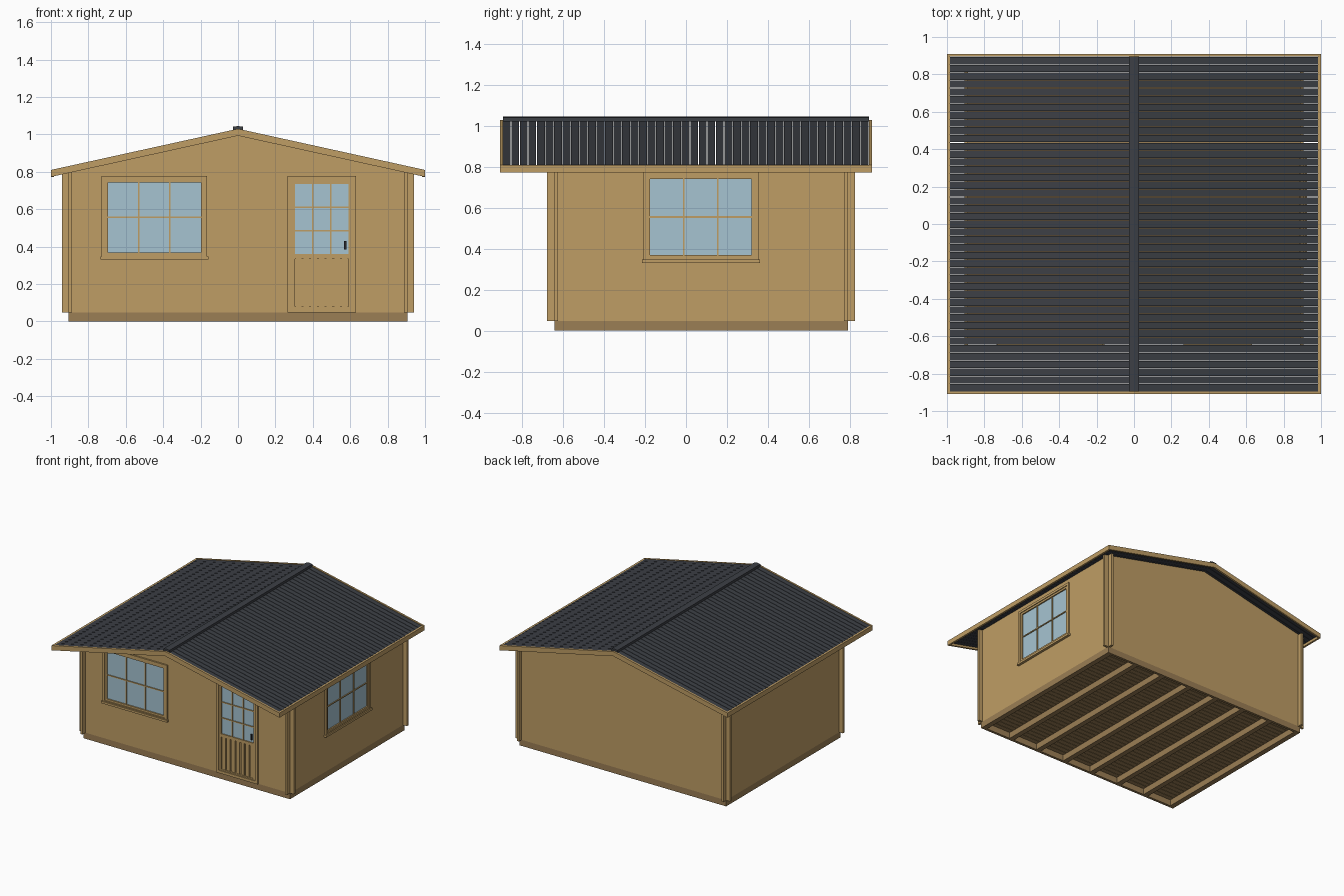
import bpy, bmesh
from mathutils import Matrix

if "Cube" in bpy.data.objects:
    bpy.data.objects.remove(bpy.data.objects["Cube"])


def material(name, rgb):
    m = bpy.data.materials.new(name)
    m.diffuse_color = (*rgb, 1)
    m.use_nodes = True
    m.node_tree.nodes["Principled BSDF"].inputs["Base Color"].default_value = m.diffuse_color
    return m


WOOD = material("wood", (0.52, 0.34, 0.13))
BASE = material("base_wood", (0.33, 0.21, 0.09))
ROOF = material("roof", (0.045, 0.05, 0.06))
GLASS = material("glass", (0.38, 0.55, 0.64))
DARK = material("dark_metal", (0.02, 0.02, 0.025))

# Local frames: (u, v) drawn on the wall, w pointing outwards
FRONT = Matrix(((1, 0, 0, 0), (0, 0, -1, 0), (0, 1, 0, 0), (0, 0, 0, 1)))
RIGHT = Matrix(((0, 0, 1, 0), (1, 0, 0, 0), (0, 1, 0, 0), (0, 0, 0, 1)))


def rect(u0, u1, v0, v1):
    return [(u0, v0), (u1, v0), (u1, v1), (u0, v1)]


def panel(name, outline, w0, w1, frame, mat, holes=()):
    """Extrude a flat outline with optional holes between depths w0 and w1."""
    cu = bpy.data.curves.new(name, 'CURVE')
    cu.dimensions = '2D'
    cu.fill_mode = 'BOTH'
    cu.extrude = (w1 - w0) / 2
    for loop in [outline, *holes]:
        s = cu.splines.new('POLY')
        s.points.add(len(loop) - 1)
        for p, (u, v) in zip(s.points, loop):
            p.co = (u, v, 0, 1)
        s.use_cyclic_u = True
    tmp = bpy.data.objects.new("tmp", cu)
    bpy.context.collection.objects.link(tmp)
    dg = bpy.context.evaluated_depsgraph_get()
    me = bpy.data.meshes.new_from_object(tmp.evaluated_get(dg))
    bpy.data.objects.remove(tmp)
    bm = bmesh.new()
    bm.from_mesh(me)
    bmesh.ops.remove_doubles(bm, verts=bm.verts, dist=1e-5)
    bm.transform(frame @ Matrix.Translation((0, 0, (w0 + w1) / 2)))
    bmesh.ops.recalc_face_normals(bm, faces=bm.faces)
    bm.to_mesh(me)
    bm.free()
    for f in me.polygons:
        f.use_smooth = False
    me.name = name
    me.materials.clear()
    me.materials.append(mat)
    ob = bpy.data.objects.new(name, me)
    bpy.context.collection.objects.link(ob)
    return ob


def ring(name, r, inset, w0, w1, frame, mat):
    u0, u1, v0, v1 = r
    hole = rect(u0 + inset, u1 - inset, v0 + inset, v1 - inset)
    return panel(name, rect(*r), w0, w1, frame, mat, [hole])


def repeat(ob, count, offset):
    a = ob.modifiers.new("repeat", 'ARRAY')
    a.count = count
    a.use_relative_offset = False
    a.use_constant_offset = True
    a.constant_offset_displace = offset


def glazing(name, r, ucount, vcount, d, frame):
    """Glass pane with evenly spaced glazing bars."""
    u0, u1, v0, v1 = r
    panel(name + "_glass", rect(*r), d - 0.010, d - 0.004, frame, GLASS)
    for i in range(1, ucount):
        u = u0 + (u1 - u0) * i / ucount
        panel(name + "_upright_bar", rect(u - .004, u + .004, v0, v1),
              d - 0.012, d + 0.003, frame, WOOD)
    for i in range(1, vcount):
        v = v0 + (v1 - v0) * i / vcount
        panel(name + "_cross_bar", rect(u0, u1, v - .004, v + .004),
              d - 0.0115, d + 0.0025, frame, WOOD)


def window(name, r, d, frame):
    u0, u1, v0, v1 = r
    ring(name + "_trim", r, 0.019, d - 0.02, d + 0.012, frame, WOOD)
    s = (u0 + .018, u1 - .018, v0 + .018, v1 - .018)
    ring(name + "_sash", s, 0.016, d - 0.016, d + 0.006, frame, WOOD)
    g = (u0 + .033, u1 - .033, v0 + .033, v1 - .033)
    glazing(name, g, 3, 2, d, frame)
    panel(name + "_sill", rect(u0 - .006, u1 + .006, v0 - .005, v0 + .012),
          d - 0.002, d + 0.02, frame, WOOD)


SLOPE, APEX = 0.22, 1.03


def roof_z(x, drop):
    return APEX - SLOPE * abs(x) - drop


def chevron(half, top, bottom):
    """Gable-shaped band, top and bottom measured down from the roof line."""
    return [(x, roof_z(x, top)) for x in (-half, 0, half)] + \
           [(x, roof_z(x, bottom)) for x in (half, 0, -half)]


# Walls, crossing and projecting at the corners
T = 0.018
FY, BY, SX = 0.642, -0.79, 0.905
WIN_F = (-0.73, -0.165, 0.335, 0.778)
WIN_R = (-0.21, 0.355, 0.335, 0.775)
DOOR = (0.265, 0.63, 0.048, 0.778)


def opening(r):
    return rect(r[0] + .01, r[1] - .01, r[2] + .01, r[3] - .01)


gable = [(-.94, .048), (.94, .048), (.94, roof_z(.94, .02)),
         (0, roof_z(0, .02)), (-.94, roof_z(.94, .02))]
panel("front_wall", gable, FY - T, FY, FRONT, WOOD, [opening(WIN_F), opening(DOOR)])
panel("back_wall", gable, BY, BY + T, FRONT, WOOD)
side = rect(-.68, .825, .048, roof_z(SX, .02))
panel("right_wall", side, SX - T, SX, RIGHT, WOOD, [opening(WIN_R)])
panel("left_wall", side, -SX, -SX + T, RIGHT, WOOD)

# Windows
window("front_window", WIN_F, FY, FRONT)
window("side_window", WIN_R, SX, RIGHT)

# Door: frame, leaf, glazing, slatted lower panel, handle
ring("door_frame", DOOR, 0.022, FY - 0.02, FY + 0.012, FRONT, WOOD)
panel("door_leaf", rect(.286, .609, .055, .757), FY - 0.018, FY + 0.004, FRONT, WOOD,
      [rect(.305, .59, .36, .735), rect(.305, .59, .08, .335)])
glazing("door", (.305, .59, .36, .735), 3, 3, FY, FRONT)
panel("door_lower_back", rect(.305, .59, .08, .335), FY - 0.016, FY - 0.008, FRONT, WOOD)
slat = panel("door_slats", rect(.309, .339, .08, .335), FY - 0.008, FY, FRONT, WOOD)
repeat(slat, 7, (0.0412, 0, 0))
panel("door_handle", rect(.568, .579, .385, .43), FY + 0.004, FY + 0.014, FRONT, DARK)

# Base: rim beams, joists and gapped floor boards
panel("front_rim", rect(-SX, SX, 0, .048), FY - .02, FY, FRONT, BASE)
panel("back_rim", rect(-SX, SX, 0, .048), BY, BY + .02, FRONT, BASE)
joist = panel("floor_joists", rect(-SX, -SX + .04, 0, .048), BY + .02, FY - .02, FRONT, BASE)
repeat(joist, 8, ((2 * SX - .04) / 7, 0, 0))
floor = panel("floor_boards", rect(-SX + T, SX - T, .048, .06), FY - T - .038, FY - T,
              FRONT, BASE)
repeat(floor, 34, (0, 0.0411, 0))

# Roof: gapped boards running down both slopes, ridge cap
N, Y0, PITCH = 43, 0.895, 1.79 / 43
boards = panel("roof_boards", chevron(.985, .003, .02), Y0 - PITCH + .003, Y0, FRONT, ROOF)
repeat(boards, N, (0, PITCH, 0))
panel("ridge_cap", [(-.026, 1.022), (0, 1.027), (.026, 1.022), (.026, 1.041),
                    (0, 1.045), (-.026, 1.041)], -Y0, Y0, FRONT, ROOF)

# Gable barge boards and eave boards
for name, w in (("front_barge_board", Y0), ("back_barge_board", -Y0 - .014)):
    panel(name, chevron(1.0, 0, .037), w, w + .014, FRONT, WOOD)
for name, w in (("right_eave_board", .985), ("left_eave_board", -1.0)):
    panel(name, rect(-Y0, Y0, .773, .81), w, w + .015, RIGHT, WOOD)
